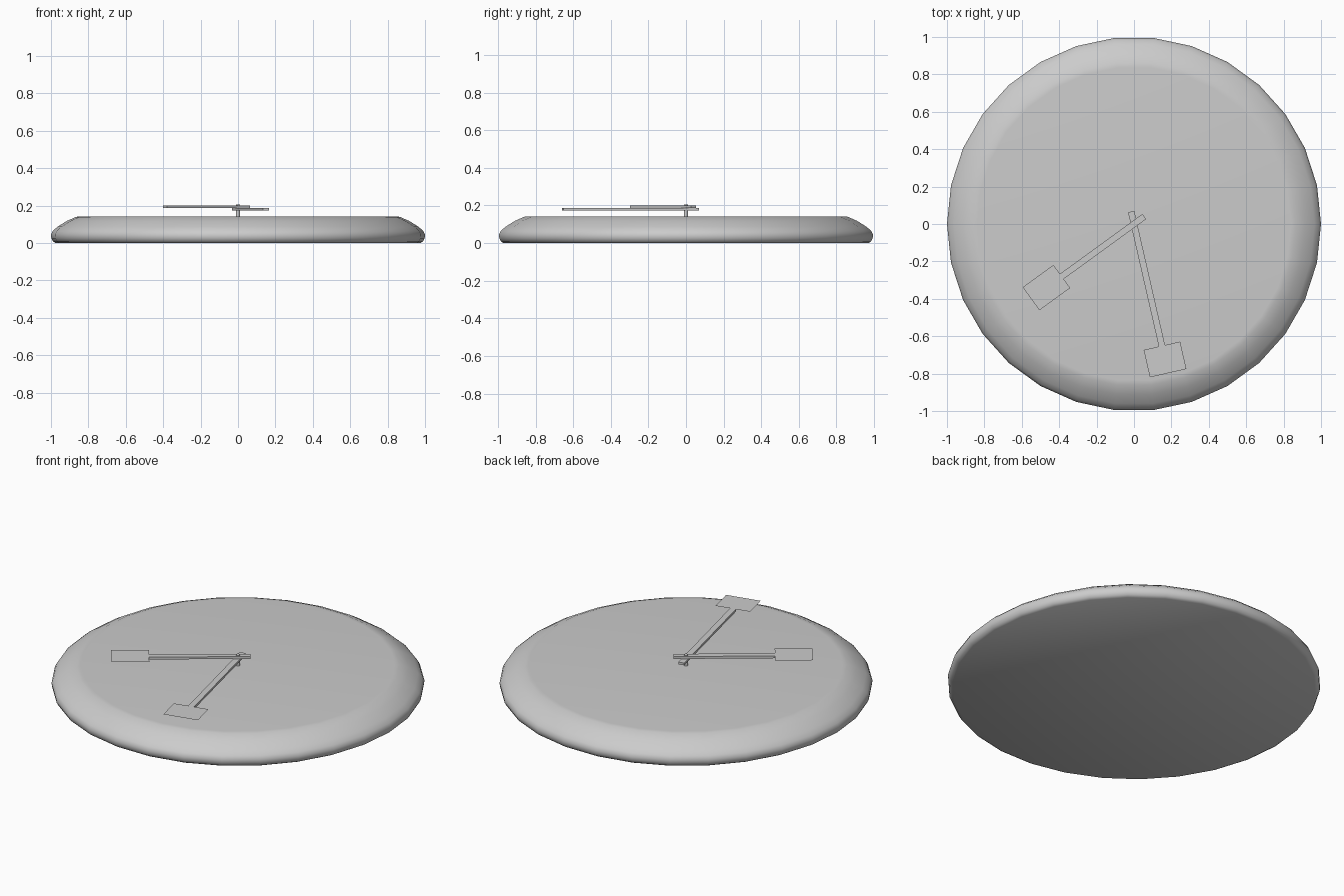
import bpy, bmesh, math
from mathutils import Matrix

if "Cube" in bpy.data.objects:
    bpy.data.objects.remove(bpy.data.objects["Cube"])

SIDES = 30


def finish(name, bm):
    mesh = bpy.data.meshes.new(name)
    bm.to_mesh(mesh)
    bm.free()
    obj = bpy.data.objects.new(name, mesh)
    bpy.context.collection.objects.link(obj)
    return obj


def lathe(name, profile, sides):
    """Stack rings of (radius, z) and cap both ends."""
    bm = bmesh.new()
    rings = []
    for r, z in profile:
        rings.append([bm.verts.new((r * math.cos(2 * math.pi * i / sides),
                                    r * math.sin(2 * math.pi * i / sides), z))
                      for i in range(sides)])
    for a, b in zip(rings, rings[1:]):
        for i in range(sides):
            j = (i + 1) % sides
            bm.faces.new((a[i], a[j], b[j], b[i]))
    bm.faces.new(rings[0][::-1])
    bm.faces.new(rings[-1])
    return finish(name, bm)


def hand(name, angle, back, tip, z0, z1, pad_start, pad_end, pad_width):
    """Bar pointing along +x with a thin flat pad at its tip, turned to angle."""
    bm = bmesh.new()
    bar = Matrix.Translation(((tip + back) / 2, 0, (z0 + z1) / 2)) \
        @ Matrix.Diagonal((tip - back, 0.034, z1 - z0, 1))
    bmesh.ops.create_cube(bm, size=1, matrix=bar)
    w = pad_width / 2
    bm.faces.new([bm.verts.new((x, y, z1)) for x, y in
                  ((pad_start, -w), (pad_end, -w), (pad_end, w), (pad_start, w))])
    bm.transform(Matrix.Rotation(math.radians(angle), 4, 'Z'))
    return finish(name, bm)


# Clock body: flat face with a rounded sloping rim
body = lathe("clock_body", [(0.975, 0), (0.99, 0.009), (0.998, 0.025), (1.0, 0.045),
                            (0.99, 0.065), (0.965, 0.087), (0.915, 0.118),
                            (0.865, 0.14), (0.84, 0.142)], SIDES)
bpy.context.view_layer.objects.active = body
body.select_set(True)
bpy.ops.object.shade_smooth_by_angle(angle=math.radians(35))

# Centre pin
lathe("centre_pin", [(0.011, 0.14), (0.011, 0.205)], 12)

# Hands: the minute hand sits just below the hour hand
hand("hour_hand", 216, -0.068, 0.482, 0.187, 0.201, 0.477, 0.68, 0.152)
hand("minute_hand", -77.1, -0.068, 0.672, 0.173, 0.187, 0.668, 0.818, 0.2)
